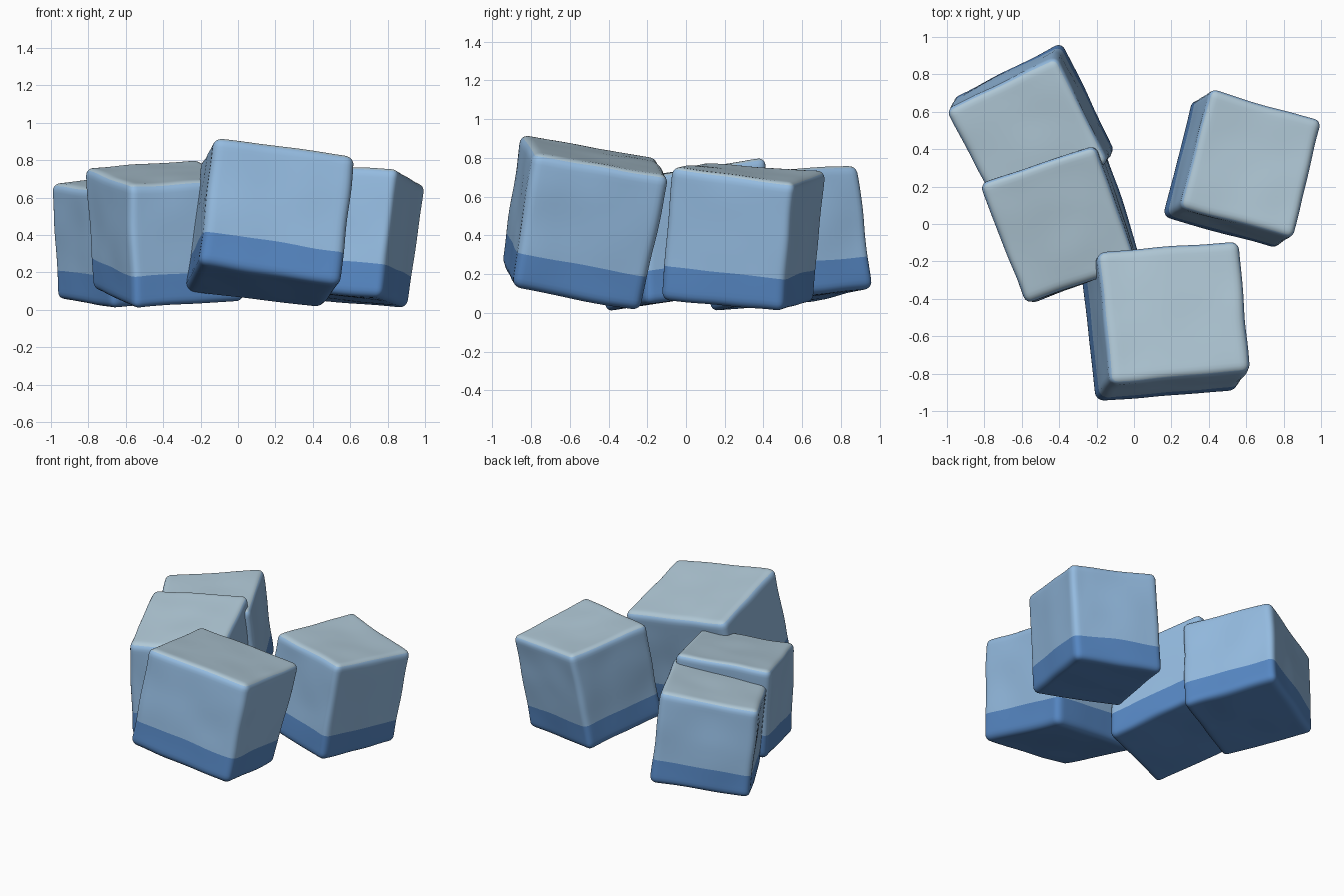
import bpy, bmesh, math
from mathutils import Vector, noise

if "Cube" in bpy.data.objects:
    bpy.data.objects.remove(bpy.data.objects["Cube"])


def material(name, rgb):
    m = bpy.data.materials.new(name)
    lin = [((c / 255 + 0.055) / 1.055) ** 2.4 for c in rgb]
    m.diffuse_color = (*lin, 1)
    m.use_nodes = True
    m.node_tree.nodes["Principled BSDF"].inputs["Base Color"].default_value = m.diffuse_color
    return m


SIDE = material("light_blue", (148, 187, 224))
BAND = material("deep_blue", (86, 135, 195))
TOP = material("pale_grey_blue", (176, 200, 214))

R = 0.13         # edge rounding, as a share of half the cube
SPLIT = -0.48    # local height of the colour line


def block(name, corners):
    """Rounded box spanning 8 corners: bottom FL FR BR BL, then top FL FR BR BL."""
    c = [Vector(p) for p in corners]
    mid = sum(c, Vector()) / 8
    c = [mid + (p - mid) * 1.015 for p in c]

    bm = bmesh.new()
    bmesh.ops.create_cube(bm, size=2)
    bmesh.ops.subdivide_edges(bm, edges=bm.edges[:], cuts=27, use_grid_fill=True)
    # crowd the grid towards the edges, then cut the colour line
    for v in bm.verts:
        v.co = Vector([math.sin(a * math.pi / 2) for a in v.co])
    bmesh.ops.bisect_plane(bm, geom=bm.verts[:] + bm.edges[:] + bm.faces[:],
                           plane_co=(0, 0, SPLIT), plane_no=(0, 0, 1))
    # round the edges
    for v in bm.verts:
        q = Vector([max(-1 + R, min(1 - R, a)) for a in v.co])
        v.co = q + (v.co - q).normalized() * R
    bm.normal_update()
    # colours: lower band, pale top, light sides
    for f in bm.faces:
        f.smooth = True
        if f.calc_center_median().z < SPLIT:
            f.material_index = 1
        elif f.normal.z > 0.7:
            f.material_index = 2
    # stretch onto the eight corners, with a faint lumpiness
    for v in bm.verts:
        x, y, z = [(a + 1) / 2 for a in v.co]
        low = c[0].lerp(c[1], x).lerp(c[3].lerp(c[2], x), y)
        high = c[4].lerp(c[5], x).lerp(c[7].lerp(c[6], x), y)
        p = low.lerp(high, z)
        v.co = p + noise.noise_vector(p * 4) * 0.008
    me = bpy.data.meshes.new(name)
    bm.to_mesh(me)
    bm.free()
    for m in (SIDE, BAND, TOP):
        me.materials.append(m)
    ob = bpy.data.objects.new(name, me)
    bpy.context.collection.objects.link(ob)


# front cube
block("front_cube", [
    (-0.20, -0.95, 0.25), (0.54, -0.89, 0.13), (0.45, -0.24, 0.01), (-0.28, -0.28, 0.10),
    (-0.12, -0.85, 0.92), (0.62, -0.79, 0.82), (0.56, -0.09, 0.70), (-0.19, -0.15, 0.80)])
# right cube
block("right_cube", [
    (0.16, 0.04, 0.12), (0.76, -0.13, 0.07), (0.91, 0.49, 0.01), (0.31, 0.66, 0.06),
    (0.25, 0.09, 0.77), (0.85, -0.07, 0.75), (1.00, 0.55, 0.66), (0.41, 0.72, 0.73)])
# left cube
block("left_cube", [
    (-0.55, -0.42, 0.01), (0.04, -0.20, 0.05), (-0.16, 0.41, 0.15), (-0.78, 0.20, 0.11),
    (-0.58, -0.42, 0.66), (0.01, -0.22, 0.70), (-0.21, 0.42, 0.80), (-0.82, 0.21, 0.76)])
# back cube
block("back_cube", [
    (-0.67, 0.12, 0.01), (-0.10, 0.39, 0.08), (-0.39, 0.97, 0.13), (-0.97, 0.67, 0.06),
    (-0.71, 0.06, 0.64), (-0.14, 0.33, 0.73), (-0.42, 0.89, 0.76), (-1.00, 0.61, 0.67)])
